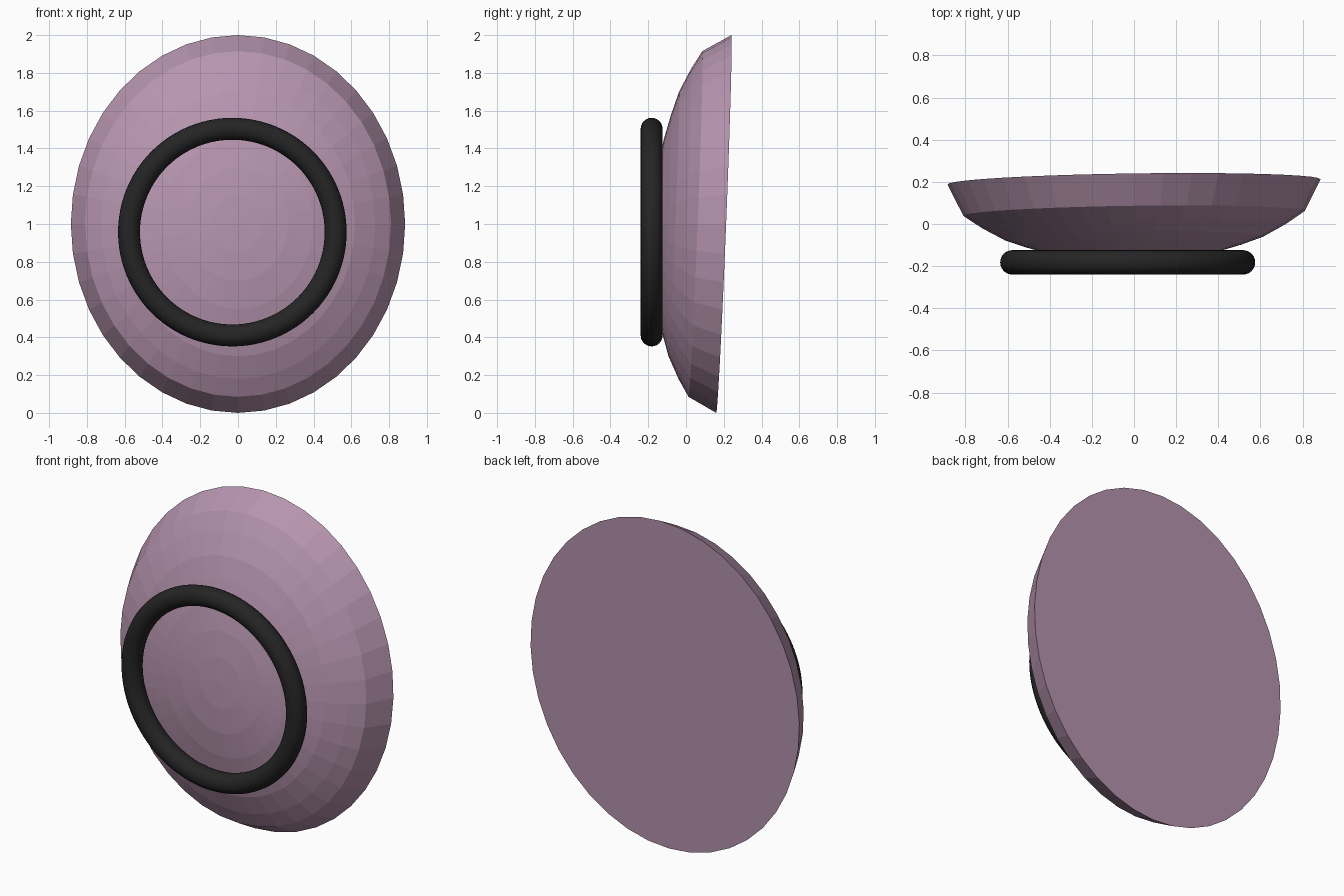
import bpy, bmesh, math

if "Cube" in bpy.data.objects:
    bpy.data.objects.remove(bpy.data.objects["Cube"])


def material(name, rgb):
    m = bpy.data.materials.new(name)
    m.diffuse_color = (*rgb, 1)
    m.use_nodes = True
    m.node_tree.nodes["Principled BSDF"].inputs["Base Color"].default_value = m.diffuse_color
    return m


mauve = material("mauve", (0.47, 0.30, 0.43))
black = material("black", (0.018, 0.018, 0.018))

# Shallow oval dome: (fraction of rim size, depth in front of the tilted rim plane)
PROFILE = [(1, 0), (0.915, 0.15), (0.82, 0.207), (0.70, 0.265), (0.58, 0.302),
           (0.45, 0.335), (0.30, 0.36), (0.15, 0.372)]
SEGMENTS = 40
HALF_W, HALF_H = 0.885, 1.0

bm = bmesh.new()
rings = []
for scale, depth in PROFILE:
    ring = []
    for i in range(SEGMENTS):
        a = 2 * math.pi * i / SEGMENTS
        x, z = HALF_W * scale * math.cos(a), HALF_H * scale * math.sin(a)
        ring.append(bm.verts.new((x, 0.2 + 0.04 * z + 0.014 * x - depth, z + 1)))
    rings.append(ring)
tip = bm.verts.new((0, -0.175, 1))
for i in range(SEGMENTS):
    j = (i + 1) % SEGMENTS
    for outer, inner in zip(rings, rings[1:]):
        bm.faces.new((outer[i], outer[j], inner[j], inner[i]))
    bm.faces.new((rings[-1][i], rings[-1][j], tip))
bm.faces.new(rings[0])  # flat back
bmesh.ops.recalc_face_normals(bm, faces=bm.faces)
mesh = bpy.data.meshes.new("dome")
bm.to_mesh(mesh)
bm.free()
mesh.materials.append(mauve)
dome = bpy.data.objects.new("dome", mesh)
bpy.context.collection.objects.link(dome)

# Round ring resting on the front of the dome
bpy.ops.mesh.primitive_torus_add(major_radius=0.547, minor_radius=0.058,
                                 major_segments=96, minor_segments=24,
                                 location=(-0.03, -0.182, 0.957),
                                 rotation=(math.pi / 2, 0, 0))
ring = bpy.context.object
ring.name = "front_ring"
ring.data.materials.append(black)
bpy.ops.object.shade_smooth()
